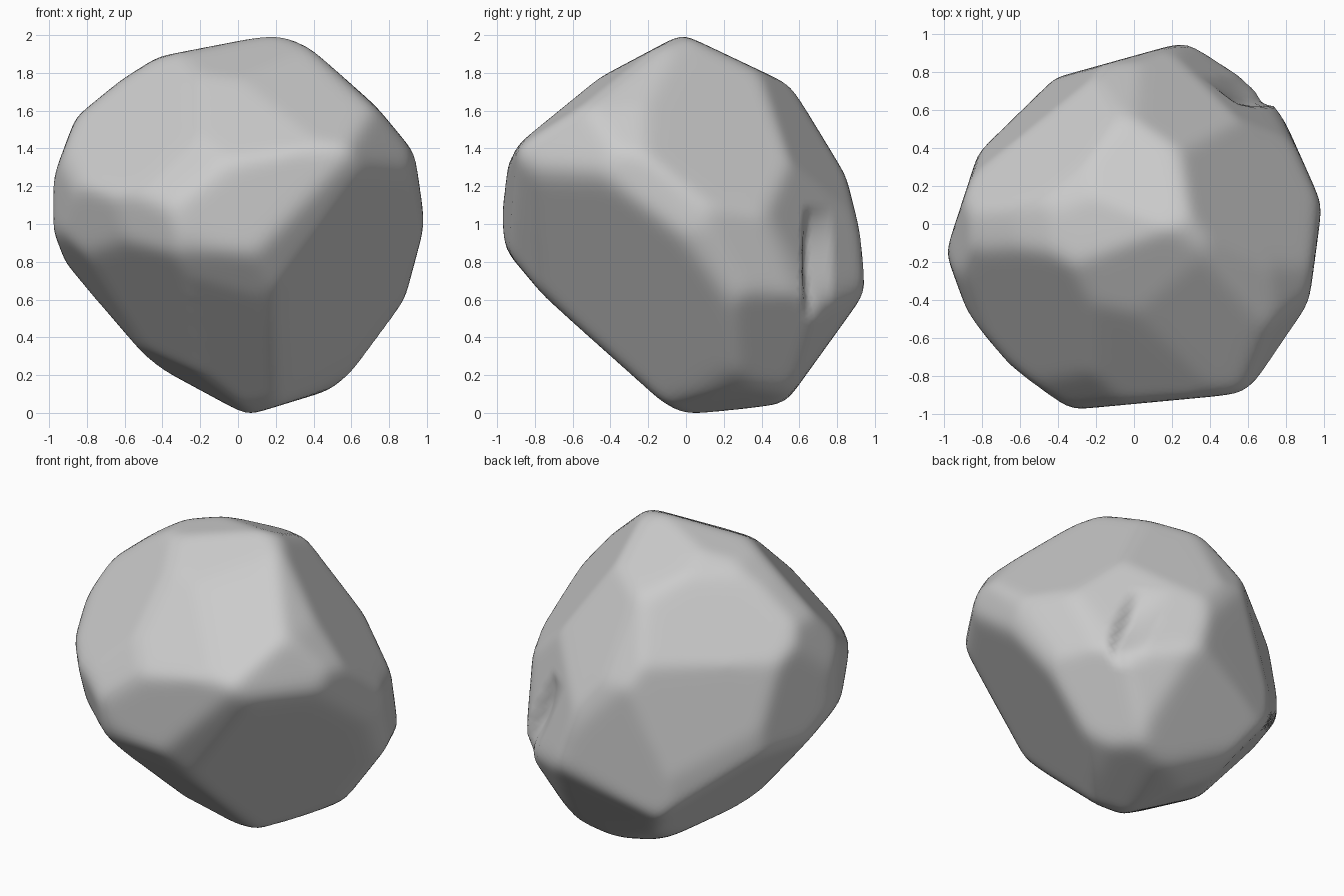
import bpy
import bmesh
from math import radians, sin, cos
from mathutils import Vector

default_cube = bpy.data.objects.get("Cube")
if default_cube:
    bpy.data.objects.remove(default_cube, do_unlink=True)

# Outlines around the rock's centre, cut straight along each axis
FRONT = [(.2, 1), (.5, .89), (.94, .36), (.98, 0), (.85, -.5), (.54, -.85), (.05, -1),
         (-.45, -.73), (-.97, -.13), (-.98, .22), (-.83, .62), (-.42, .88)]
SIDE = [(-.02, 1), (.55, .73), (.84, .25), (.98, -.3), (.52, -.94), (0, -1),
        (-.42, -.76), (-.94, -.14), (-.98, .02), (-.93, .36), (-.66, .66)]
TOP = [(.38, .98), (.73, .66), (.98, .1), (.91, -.42), (.6, -.88), (-.36, -.97),
       (-.81, -.62), (-.98, -.15), (-.81, .37), (-.41, .76)]

# Outlines cut at a slant across the corners
FRONT_CORNER = [(-1, .18), (-.76, .71), (-.3, .94), (.07, .92), (.38, .83), (.77, .28),
                (.97, -.36), (.62, -.79), (.1, -.95), (-.88, -.37)]
BACK_CORNER = [(-.27, 1.03), (.32, .83), (.7, .6), (1, .21), (.87, -.26),
               (.3, -.83), (-.2, -.98), (-.64, -.92), (-.97, -.39), (-.87, .27)]
UNDER_CORNER = [(-.22, .97), (.37, .86), (.68, .55), (.86, -.3), (.37, -.76),
                (-.15, -.86), (-.69, -.49), (-1.04, .21), (-.88, .6)]

# Extra size that the wearing of the edges takes off again
WEAR = .01


def heading(turn, tilt):
    """Unit vector from a compass turn and an upward tilt in degrees."""
    a, e = radians(turn), radians(tilt)
    return Vector((cos(a) * cos(e), sin(a) * cos(e), sin(e)))


def outline_planes(turn, tilt, points):
    """Return the planes that trim the rock to one outline."""
    right = heading(turn, 0)
    up = heading(turn + 90, 90 - tilt)
    corners = [Vector(p) for p in points]
    planes = []
    for start, end in zip(corners, corners[1:] + corners[:1]):
        edge = end - start
        normal = Vector((edge.y, -edge.x)).normalized()
        if normal.dot(start) < 0:
            normal = -normal
        distance = max(normal.dot(c) for c in corners)
        planes.append((right * normal.x + up * normal.y, distance + WEAR))
    return planes


def make_material(name, color):
    mat = bpy.data.materials.new(name)
    mat.use_nodes = True
    mat.diffuse_color = color
    mat.node_tree.nodes["Principled BSDF"].inputs["Base Color"].default_value = color
    return mat


# Broad worn facets
planes = [
    (heading(-36, -32), .71),
    (heading(29, 36), .8),
    (heading(129, 35), .82),
    (heading(224, -41), .77),
    (heading(230, 40), .87),
]
planes += outline_planes(0, 0, FRONT)
planes += outline_planes(90, 0, SIDE)
planes += outline_planes(0, 90, TOP)
planes += outline_planes(45, 30, FRONT_CORNER)
planes += outline_planes(225, 30, BACK_CORNER)
planes += outline_planes(135, -30, UNDER_CORNER)

# Rock body: a ball trimmed by every plane
bm = bmesh.new()
bmesh.ops.create_icosphere(bm, subdivisions=6, radius=1)
for v in bm.verts:
    direction = v.co.normalized()
    v.co = direction / max(n.dot(direction) / d for n, d in planes)

# Worn edges
for _ in range(5):
    bmesh.ops.smooth_vert(bm, verts=bm.verts, factor=.5,
                          use_axis_x=True, use_axis_y=True, use_axis_z=True)

# Upright crack with one steep lip
for v in bm.verts:
    across = (v.co.y - .62) / .16
    along = (v.co.z + .2) / .3
    if v.co.x > .3 and 0 < across < 1 and abs(along) < 1:
        depth = .1 * min(across * 4, 1) * (1 - across) * (1 - along ** 2)
        v.co += Vector((-.85, -.5, 0)) * depth

# Stand the rock on the ground
bottom = min(v.co.z for v in bm.verts)
bmesh.ops.translate(bm, verts=bm.verts, vec=(0, 0, -bottom))
for face in bm.faces:
    face.smooth = True

mesh = bpy.data.meshes.new("rock")
bm.to_mesh(mesh)
bm.free()
mesh.materials.append(make_material("stone grey", (.6, .6, .6, 1)))
rock = bpy.data.objects.new("rock", mesh)
bpy.context.collection.objects.link(rock)
